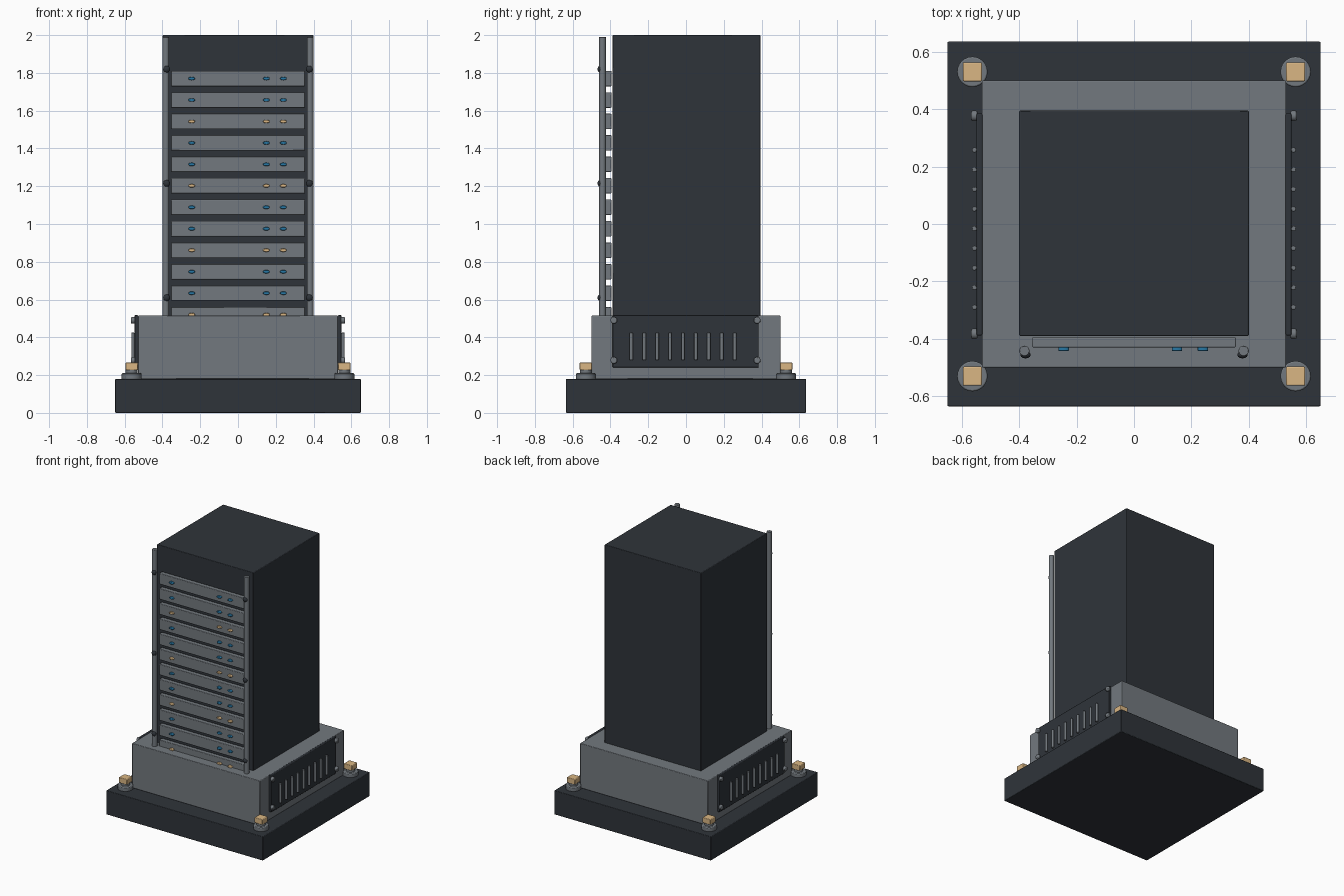
import bpy, math

if "Cube" in bpy.data.objects:
    bpy.data.objects.remove(bpy.data.objects["Cube"])


def material(name, rgb):
    m = bpy.data.materials.new(name)
    m.diffuse_color = (*rgb, 1)
    m.use_nodes = True
    m.node_tree.nodes["Principled BSDF"].inputs["Base Color"].default_value = m.diffuse_color
    return m


DARK = material("charcoal", (0.028, 0.034, 0.042))
GREY = material("steel_grey", (0.17, 0.19, 0.21))
BLUE = material("blue_light", (0.02, 0.19, 0.38))
TAN = material("tan", (0.70, 0.47, 0.23))


def finish(ob, name, mat, bevel=0.0, segments=2):
    ob.name = name
    ob.data.materials.append(mat)
    bpy.ops.object.transform_apply(location=False, rotation=True, scale=True)
    if bevel:
        mod = ob.modifiers.new("bevel", "BEVEL")
        mod.width = bevel
        mod.segments = segments
        mod.limit_method = "ANGLE"
    bpy.ops.object.shade_smooth_by_angle(angle=math.radians(35))
    return ob


def box(name, lo, hi, mat, bevel=0.004):
    bpy.ops.mesh.primitive_cube_add(size=1, location=[(a + b) / 2 for a, b in zip(lo, hi)])
    ob = bpy.context.object
    ob.scale = [b - a for a, b in zip(lo, hi)]
    return finish(ob, name, mat, bevel)


def cylinder(name, loc, radius, depth, mat, rot=(0, 0, 0), bevel=0.003, sides=24):
    bpy.ops.mesh.primitive_cylinder_add(vertices=sides, radius=radius, depth=depth,
                                        location=loc, rotation=rot)
    return finish(bpy.context.object, name, mat, bevel)


def ellipsoid(name, loc, size, mat):
    bpy.ops.mesh.primitive_uv_sphere_add(segments=20, ring_count=10, radius=1, location=loc)
    ob = bpy.context.object
    ob.scale = size
    return finish(ob, name, mat)


# Foundation slab, plinth and tall cabinet
box("foundation_slab", (-0.65, -0.635, 0), (0.65, 0.635, 0.18), DARK)
box("plinth", (-0.53, -0.5, 0.18), (0.53, 0.5, 0.515), GREY)
box("cabinet", (-0.4, -0.39, 0.5), (0.4, 0.395, 2.0), DARK)

# Rack units with indicator lights, every third one tan
for i in range(12):
    z = 1.77 - i * 0.1136
    box("rack_unit", (-0.355, -0.43, z - 0.041), (0.355, -0.395, z + 0.041), GREY)
    for x in (-0.245, 0.15, 0.24):
        light = cylinder("indicator_light", (x, -0.434, z), 0.018, 0.018,
                         TAN if i % 3 == 2 else BLUE, (math.pi / 2, 0, 0))
        for v in light.data.vertices:
            v.co.z *= 0.5

for s in (-1, 1):
    # Front rails with bolts
    cylinder("front_rail", (s * 0.382, -0.442, 1.245), 0.018, 1.49, GREY)
    for z in (0.61, 1.215, 1.82):
        ellipsoid("rail_bolt", (s * 0.378, -0.456, z), (0.018, 0.012, 0.018), DARK)

    # Side vent panel with louvres and corner bolts
    xa, xb = sorted((s * 0.528, s * 0.548))
    box("vent_panel", (xa, -0.388, 0.24), (xb, 0.385, 0.517), DARK)
    for k in range(9):
        cylinder("vent_louvre", (s * 0.556, -0.29 + k * 0.0685, 0.352), 0.009, 0.145, GREY,
                 sides=16)
    for y in (-0.382, 0.377):
        for z in (0.278, 0.49):
            cylinder("panel_bolt", (s * 0.556, y, z), 0.018, 0.022, GREY,
                     (0, math.pi / 2, 0), bevel=0.006)

    # Corner anchors
    for t in (-1, 1):
        x, y = s * 0.563, t * 0.53
        cylinder("anchor_washer", (x, y, 0.193), 0.053, 0.034, GREY, bevel=0.005)
        cylinder("anchor_neck", (x, y, 0.218), 0.032, 0.022, GREY)
        box("anchor_nut", (x - 0.033, y - 0.033, 0.226), (x + 0.033, y + 0.033, 0.266), TAN)
